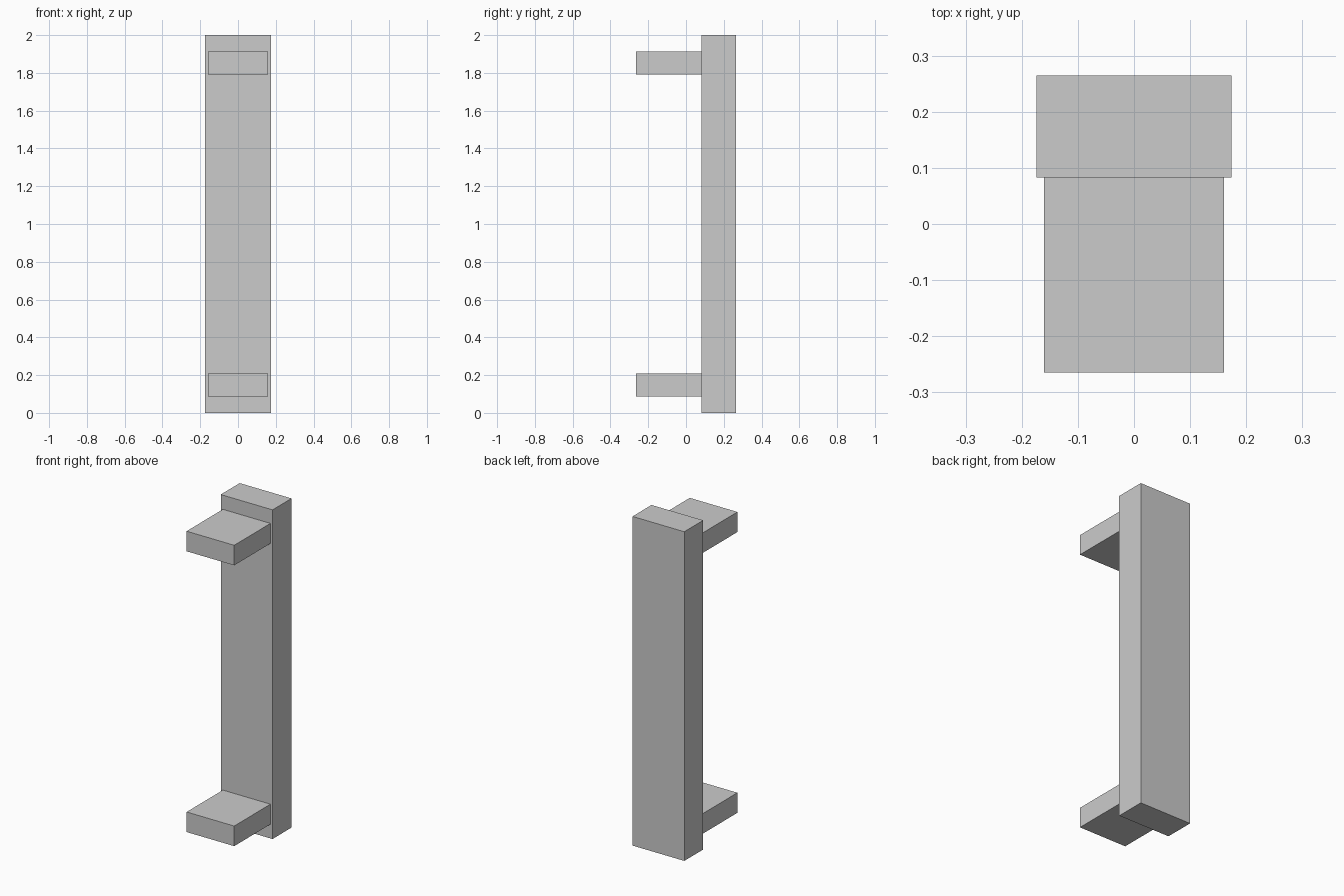
import bpy

if "Cube" in bpy.data.objects:
    bpy.data.objects.remove(bpy.data.objects["Cube"])


def box(name, x, y, z):
    """Box from (min, max) ranges on each axis."""
    ranges = (x, y, z)
    bpy.ops.mesh.primitive_cube_add(size=1, location=[(a + b) / 2 for a, b in ranges])
    obj = bpy.context.object
    obj.name = name
    obj.scale = [b - a for a, b in ranges]
    bpy.ops.object.transform_apply(location=False, rotation=False, scale=True)
    return obj


HEIGHT = 2.0
JOINT_Y = 0.083          # where the brackets meet the bar
LOW, HIGH = 0.086, 0.208  # lower bracket height range

# Upright bar
box("upright_bar", (-0.174, 0.174), (JOINT_Y, 0.265), (0, HEIGHT))

# Two brackets, mirrored about mid height
for name, z in (("lower_bracket", (LOW, HIGH)),
                ("upper_bracket", (HEIGHT - HIGH, HEIGHT - LOW))):
    box(name, (-0.16, 0.16), (-0.265, JOINT_Y), z)
